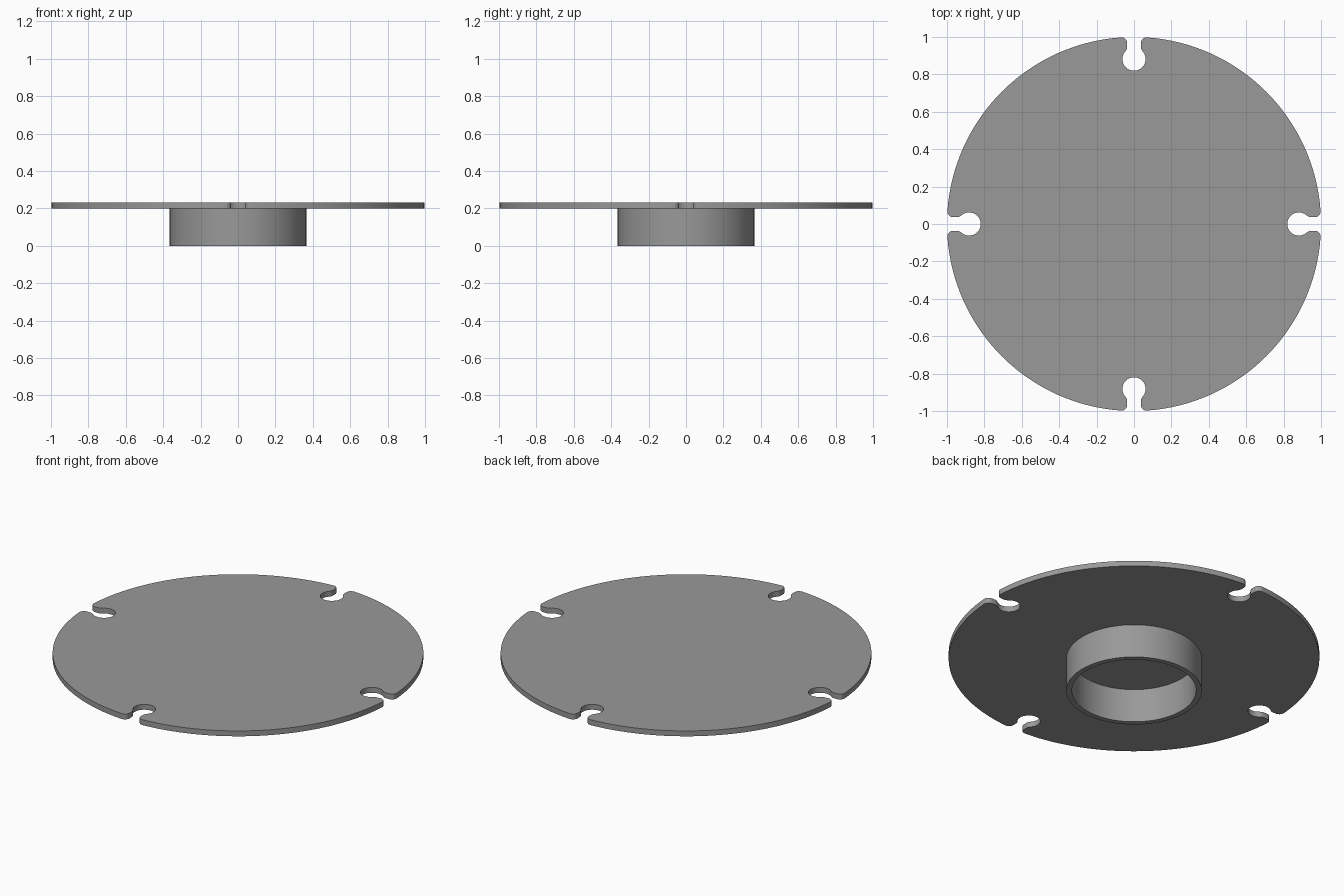
import bpy, bmesh, math
from mathutils import Vector, Matrix

if "Cube" in bpy.data.objects:
    bpy.data.objects.remove(bpy.data.objects["Cube"])

grey = bpy.data.materials.new("grey")
grey.diffuse_color = (0.32, 0.32, 0.32, 1)
grey.use_nodes = True
grey.node_tree.nodes["Principled BSDF"].inputs["Base Color"].default_value = grey.diffuse_color

PLATE_Z, TOP_Z = 0.2, 0.232


def arc(c, r, a0, a1, n):
    return [Vector((c[0] + r * math.cos(a0 + (a1 - a0) * i / n),
                    c[1] + r * math.sin(a0 + (a1 - a0) * i / n))) for i in range(n + 1)]


def finish(name, bm):
    bmesh.ops.recalc_face_normals(bm, faces=bm.faces)
    me = bpy.data.meshes.new(name)
    bm.to_mesh(me)
    bm.free()
    me.materials.append(grey)
    ob = bpy.data.objects.new(name, me)
    bpy.context.collection.objects.link(ob)
    bpy.context.view_layer.objects.active = ob
    ob.select_set(True)
    bpy.ops.object.shade_smooth_by_angle(angle=math.radians(30))
    ob.select_set(False)


# Half of one keyhole notch opening towards +y: hole, neck fillet, rounded mouth
hole_y, hole_r, half_w, neck_r, lip_r = 0.882, 0.062, 0.037, 0.035, 0.03
neck_x = half_w + neck_r
neck_y = hole_y + math.sqrt((hole_r + neck_r) ** 2 - neck_x ** 2)
lip_x = half_w + lip_r
lip_y = math.sqrt((1 - lip_r) ** 2 - lip_x ** 2)
t = math.atan2(neck_y - hole_y, neck_x)
rim = math.atan2(lip_y, lip_x)
half = (arc((0, hole_y), hole_r, -math.pi / 2, t, 16)
        + arc((neck_x, neck_y), neck_r, t + math.pi, math.pi, 6)[1:]
        + arc((lip_x, lip_y), lip_r, math.pi, rim, 8))

# Quarter outline: notch plus the rim arc to the next notch (clockwise)
mirrored = [Vector((-p.x, p.y)) for p in reversed(half[1:])]
quarter = mirrored + half + arc((0, 0), 1, rim, math.pi / 2 - rim, 32)[1:-1]
outline = []
for k in range(4):
    rot = Matrix.Rotation(-k * math.pi / 2, 2)
    outline += [rot @ p for p in quarter]

# Round plate with four notches
bm = bmesh.new()
face = bm.faces.new([bm.verts.new((p.x, p.y, PLATE_Z)) for p in outline])
ext = bmesh.ops.extrude_face_region(bm, geom=[face], use_keep_orig=True)
bmesh.ops.translate(bm, vec=(0, 0, TOP_Z - PLATE_Z),
                    verts=[g for g in ext["geom"] if isinstance(g, bmesh.types.BMVert)])
finish("notched_plate", bm)

# Collar ring under the plate, open at the top where it meets the plate
bm = bmesh.new()
N = 96
loops = []
for r, z in ((0.335, PLATE_Z), (0.335, 0), (0.365, 0), (0.365, PLATE_Z)):
    loops.append([bm.verts.new((p.x, p.y, z)) for p in arc((0, 0), r, 0, 2 * math.pi, N)[:-1]])
for a, b in zip(loops, loops[1:]):
    for i in range(N):
        j = (i + 1) % N
        bm.faces.new((a[i], a[j], b[j], b[i]))
finish("collar_ring", bm)
